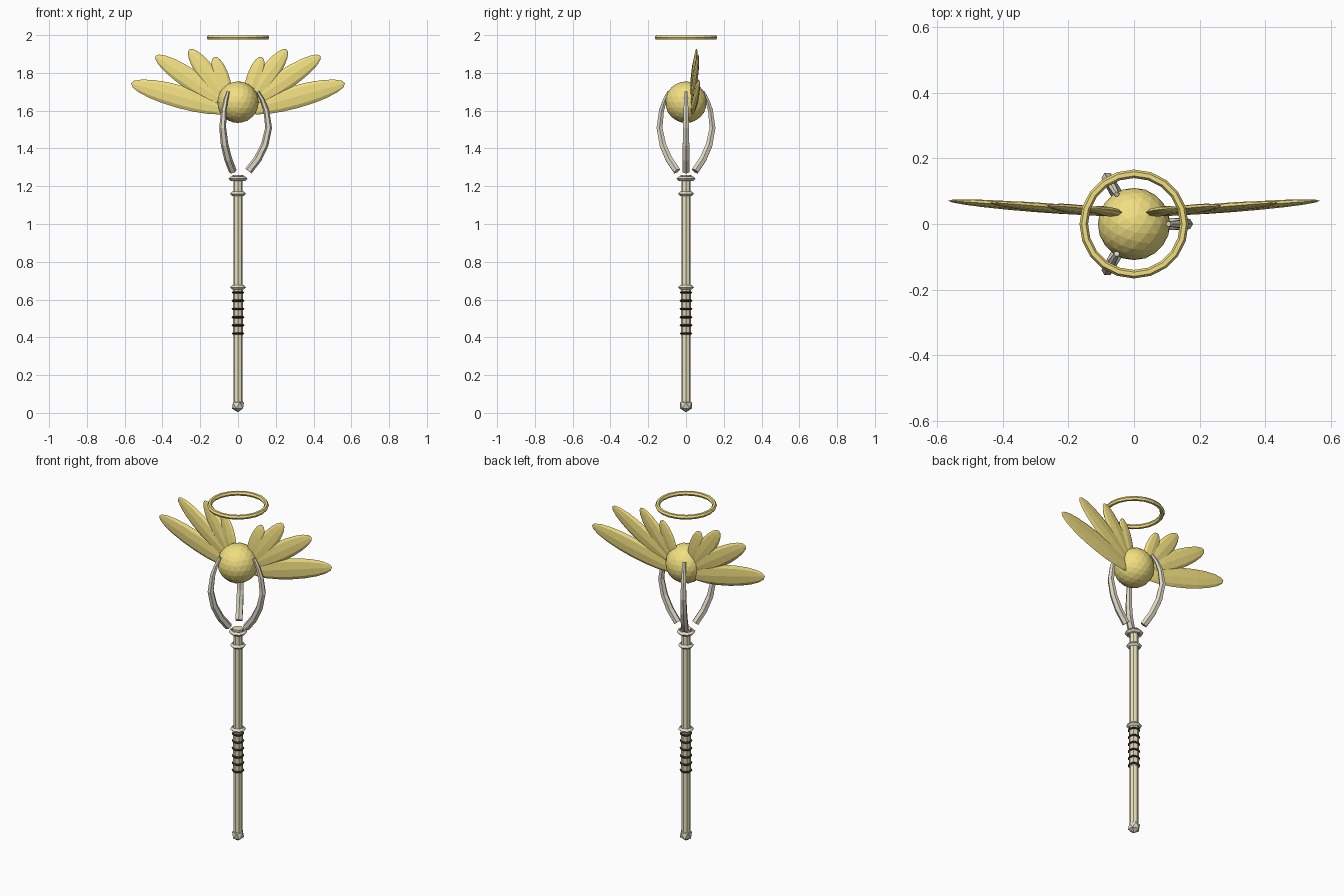
import bpy
from math import sin, cos, pi, hypot, atan2
from mathutils import Matrix, Vector

if "Cube" in bpy.data.objects:
    bpy.data.objects.remove(bpy.data.objects["Cube"])


def material(name, rgb):
    m = bpy.data.materials.new(name)
    m.diffuse_color = (*rgb, 1)
    m.use_nodes = True
    m.node_tree.nodes["Principled BSDF"].inputs["Base Color"].default_value = m.diffuse_color
    return m


GOLD = material("gold", (0.88, 0.74, 0.22))
CREAM = material("cream", (0.84, 0.76, 0.52))
IVORY = material("ivory", (0.75, 0.70, 0.58))
TAN = material("tan", (0.72, 0.62, 0.45))
DARK = material("dark", (0.03, 0.025, 0.02))


def finish(name, mat):
    ob = bpy.context.object
    ob.name = name
    ob.data.materials.append(mat)
    return ob


def rod(name, r, z0, z1, mat, sides=8):
    bpy.ops.mesh.primitive_cylinder_add(vertices=sides, radius=r, depth=z1 - z0,
                                        location=(0, 0, (z0 + z1) / 2))
    return finish(name, mat)


def ring(name, major, minor, z, mat, seg=8, sides=4):
    bpy.ops.mesh.primitive_torus_add(major_radius=major, minor_radius=minor,
                                     major_segments=seg, minor_segments=sides,
                                     location=(0, 0, z))
    return finish(name, mat)


def ball(name, r, z, sub, mat):
    bpy.ops.mesh.primitive_ico_sphere_add(subdivisions=sub, radius=r, location=(0, 0, z))
    return finish(name, mat)


# Shaft, grip and pommel
rod("shaft", 0.025, 0.04, 1.26, CREAM)
rod("grip", 0.0275, 0.41, 0.65, TAN)
ball("pommel", 0.036, 0.039, 1, IVORY)

# Collars on the shaft
for i, (z, r) in enumerate([(0.665, 0.031), (1.16, 0.031), (1.24, 0.039)]):
    ring(f"collar_{i}", r, 0.012, z, IVORY)
rod("shaft_cap", 0.03, 1.23, 1.26, IVORY)

# Dark grip bands
for i in range(6):
    ring(f"grip_band_{i}", 0.028, 0.006, 0.42 + i * 0.0435, DARK, 12)

# Three tapering prongs holding the orb
path = [(0.055, 1.28, 0.021), (0.105, 1.345, 0.021), (0.142, 1.42, 0.020),
        (0.162, 1.51, 0.018), (0.150, 1.60, 0.015), (0.130, 1.655, 0.012),
        (0.105, 1.70, 0.009)]
for k in range(3):
    a = k * 2 * pi / 3
    verts, n = [], 6
    for i, (r, z, w) in enumerate(path):
        p, q = path[max(i - 1, 0)], path[min(i + 1, len(path) - 1)]
        tr, tz = q[0] - p[0], q[1] - p[1]
        l = hypot(tr, tz)
        for j in range(n):
            c, s = w * cos(2 * pi * j / n), w * sin(2 * pi * j / n)
            v = Vector((r + c * tz / l, s, z - c * tr / l))
            verts.append(Matrix.Rotation(a, 3, 'Z') @ v)
    faces = [(i * n + j, i * n + (j + 1) % n, (i + 1) * n + (j + 1) % n, (i + 1) * n + j)
             for i in range(len(path) - 1) for j in range(n)]
    faces += [tuple(range(n))[::-1], tuple(range(len(verts) - n, len(verts)))]
    me = bpy.data.meshes.new(f"prong_{k}")
    me.from_pydata(verts, [], faces)
    me.materials.append(IVORY)
    bpy.context.collection.objects.link(bpy.data.objects.new(f"prong_{k}", me))

# Orb and floating halo
ball("orb", 0.11, 1.645, 3, GOLD)
ring("halo", 0.153, 0.013, 1.987, GOLD, 20, 6)

# Wing feathers: base x, z, tip x, z, half width, mirrored left and right
feathers = [(0.04, 1.60, 0.567, 1.745, 0.060), (0.05, 1.63, 0.437, 1.89, 0.054),
            (0.055, 1.645, 0.258, 1.925, 0.050), (0.05, 1.66, 0.125, 1.885, 0.042)]
for i, (bx, bz, tx, tz, w) in enumerate(feathers):
    length = hypot(tx - bx, tz - bz)
    base = Vector((bx, 0.03, bz))
    tip = Vector((tx, 0.03 + 0.075 * length, tz))
    along = (tip - base).normalized()
    across = Vector((0, -1, 0)).cross(along).normalized()
    thick = across.cross(along)
    for side, sx in (("right", 1), ("left", -1)):
        bpy.ops.mesh.primitive_uv_sphere_add(segments=8, ring_count=10, radius=1)
        ob = finish(f"feather_{side}_{i}", GOLD)
        mid = (base + tip) / 2
        for v in ob.data.vertices:
            p = mid + along * v.co.z * length / 2 + across * v.co.x * w + thick * v.co.y * 0.014
            v.co = (p.x * sx, p.y, p.z)
        if (ob.data.vertices and sx * across.cross(thick).dot(along) < 0):
            ob.data.flip_normals()
